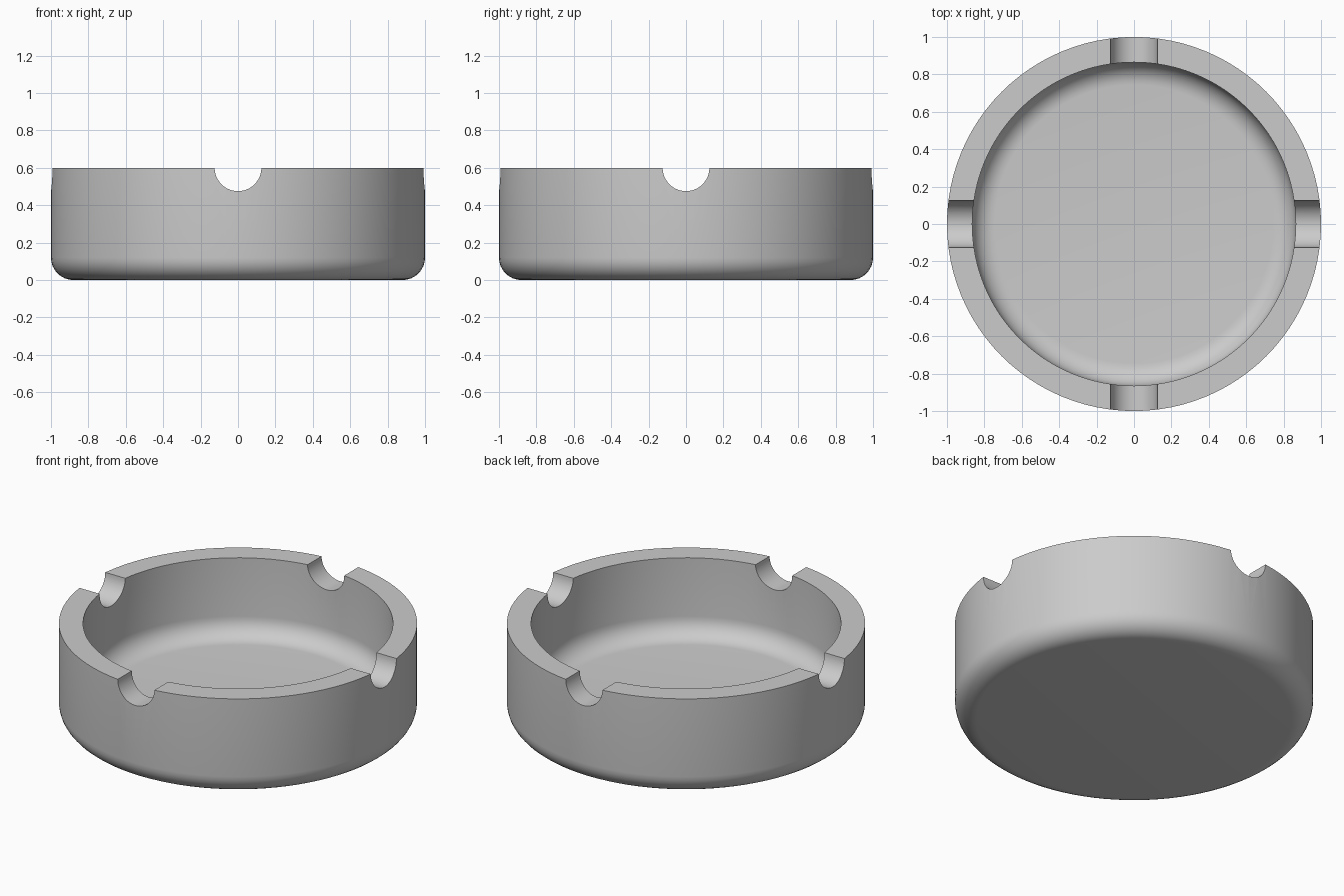
import bpy, bmesh, math
from math import sin, cos, pi

if "Cube" in bpy.data.objects:
    bpy.data.objects.remove(bpy.data.objects["Cube"])

SIDES = 96
R_OUT, R_IN, HEIGHT, FLOOR = 1.0, 0.865, 0.6, 0.12
FILLET, NOTCH = 0.12, 0.125

grey = bpy.data.materials.new("plain grey")
grey.diffuse_color = (0.6, 0.6, 0.6, 1)
grey.use_nodes = True
grey.node_tree.nodes["Principled BSDF"].inputs["Base Color"].default_value = grey.diffuse_color


def fillet(radius, base, steps=8):
    """Quarter-round corner from flat base up to vertical wall."""
    return [(radius - FILLET + FILLET * sin(a), base + FILLET - FILLET * cos(a))
            for a in (pi / 2 * i / steps for i in range(steps + 1))]


# bowl: rounded outside, flat rim, rounded inside
profile = fillet(R_OUT, 0) + [(R_OUT, HEIGHT), (R_IN, HEIGHT)] + fillet(R_IN, FLOOR)[::-1]
bm = bmesh.new()
rings = [[bm.verts.new((r * cos(2 * pi * i / SIDES), r * sin(2 * pi * i / SIDES), z))
          for i in range(SIDES)] for r, z in profile]
for low, high in zip(rings, rings[1:]):
    for i in range(SIDES):
        j = (i + 1) % SIDES
        bm.faces.new((low[i], low[j], high[j], high[i]))
bm.faces.new(rings[0][::-1])
bm.faces.new(rings[-1])
bmesh.ops.recalc_face_normals(bm, faces=bm.faces)
mesh = bpy.data.meshes.new("ashtray_bowl")
bm.to_mesh(mesh)
bm.free()
bowl = bpy.data.objects.new("ashtray_bowl", mesh)
bpy.context.collection.objects.link(bowl)
mesh.materials.append(grey)
bpy.context.view_layer.objects.active = bowl
bowl.select_set(True)

# four rim notches: two crossing cylinders cut through the rim
for name, rot in (("notch_cutter_x", (0, pi / 2, 0)), ("notch_cutter_y", (pi / 2, 0, 0))):
    bpy.ops.mesh.primitive_cylinder_add(vertices=48, radius=NOTCH, depth=2.4,
                                        location=(0, 0, HEIGHT), rotation=rot)
    cutter = bpy.context.object
    cutter.name = name
    cutter.hide_render = True
    cutter.data.materials.append(grey)
    bpy.ops.object.select_all(action='DESELECT')
    bowl.select_set(True)
    bpy.context.view_layer.objects.active = bowl
    mod = bowl.modifiers.new("notch", 'BOOLEAN')
    mod.operation = 'DIFFERENCE'
    mod.solver = 'EXACT'
    mod.object = cutter
    bpy.ops.object.modifier_apply(modifier=mod.name)
    bpy.data.objects.remove(cutter, do_unlink=True)

bpy.ops.object.shade_smooth_by_angle(angle=math.radians(35))
